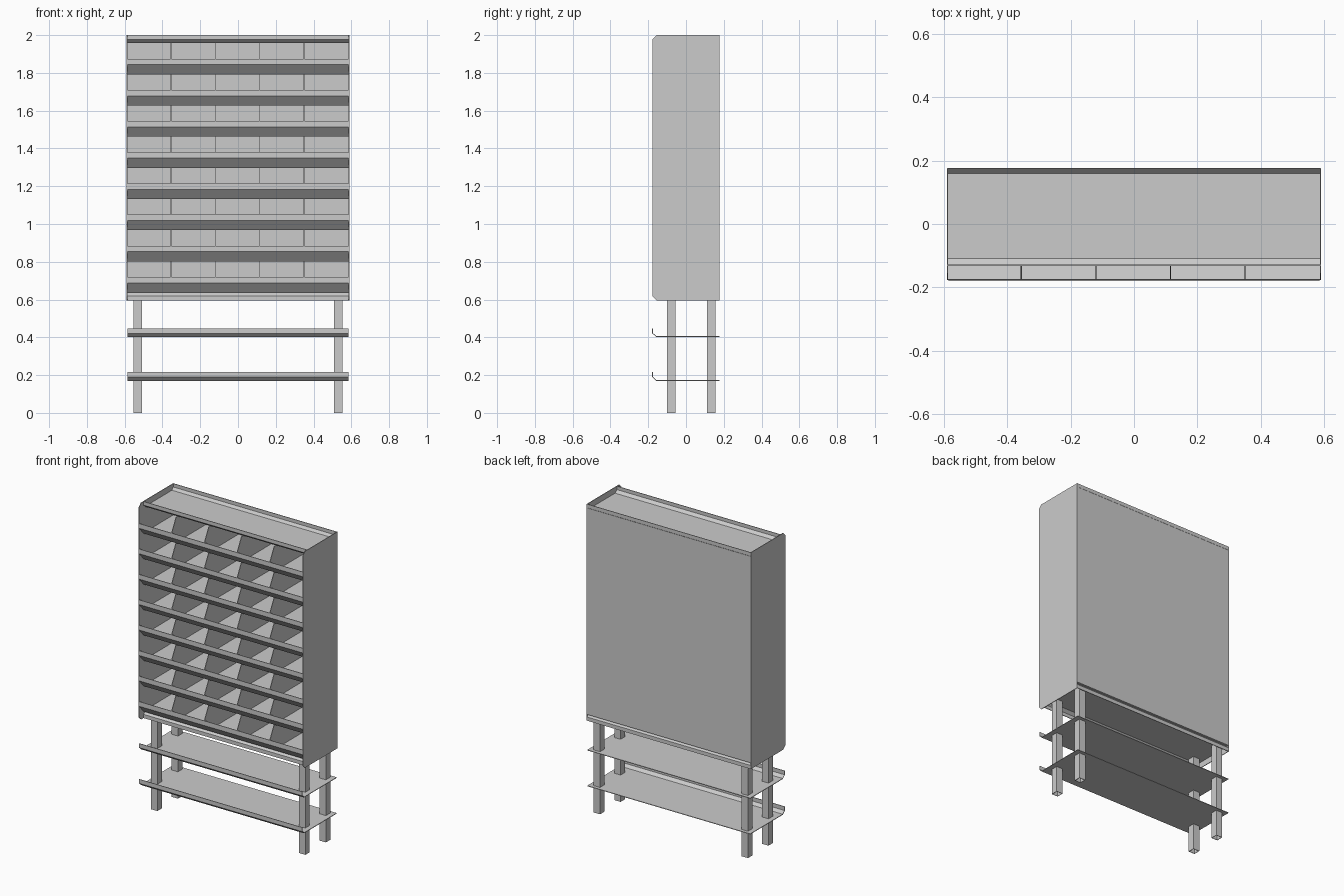
import bpy
import bmesh

cube = bpy.data.objects.get("Cube")
if cube:
    bpy.data.objects.remove(cube, do_unlink=True)

# Single painted metal colour
metal = bpy.data.materials.new("light_grey_metal")
metal.use_nodes = True
GREY = (0.6, 0.6, 0.6, 1)
metal.diffuse_color = GREY
metal.node_tree.nodes["Principled BSDF"].inputs["Base Color"].default_value = GREY

HALF = 0.59               # half width of the cabinet
FRONT, BACK = -0.177, 0.177
LOW, HIGH = 0.595, 2.0    # cabinet bottom and top
SHEET = 0.004


def finish(name, bm, thickness=SHEET, offset=0.0):
    bmesh.ops.recalc_face_normals(bm, faces=bm.faces)
    mesh = bpy.data.meshes.new(name)
    bm.to_mesh(mesh)
    bm.free()
    mesh.materials.append(metal)
    obj = bpy.data.objects.new(name, mesh)
    bpy.context.scene.collection.objects.link(obj)
    solid = obj.modifiers.new("sheet_thickness", "SOLIDIFY")
    solid.thickness = thickness
    solid.offset = offset
    return obj


def bent_sheet(name, profile, half):
    """Sweep an open (y, z) profile across the width."""
    bm = bmesh.new()
    rows = [[bm.verts.new((x, y, z)) for x in (-half, half)] for y, z in profile]
    for a, b in zip(rows, rows[1:]):
        bm.faces.new((a[0], a[1], b[1], b[0]))
    return finish(name, bm)


def upright_plate(name, outline, x):
    """Flat plate with a closed (y, z) outline."""
    bm = bmesh.new()
    bm.faces.new([bm.verts.new((x, y, z)) for y, z in outline])
    return finish(name, bm)


# Side panels with clipped front corners
c = 0.022
side = [(BACK, LOW), (BACK, HIGH), (FRONT + c, HIGH), (FRONT, HIGH - c),
        (FRONT, LOW + c), (FRONT + c, LOW)]
for name, s in (("left_side_panel", 1), ("right_side_panel", -1)):
    upright_plate(name, side, s * (HALF - SHEET / 2))

# Back panel
inner = HALF - SHEET
bent_sheet("back_panel", [(BACK - 0.002, 0.635), (BACK - 0.002, 1.975)], inner)

# Top tray, and the same tray turned over as the base
tray = [(-0.13, 0.04), (-0.13, 0.017), (-0.11, 0), (0.16, 0),
        (BACK - 0.002, 0.017), (BACK - 0.002, 0.04)]
bent_sheet("top_tray", [(y, HIGH - 0.04 + h) for y, h in tray], inner)
bent_sheet("base_tray", [(y, LOW + 0.04 - h) for y, h in tray], inner)

# Bin shelves and their dividers
PITCH = 0.165
lip = [(FRONT + 0.002, 0.08), (FRONT + 0.002, 0.05), (-0.13, 0)]
for row in range(9):
    z = 0.639 + row * PITCH
    if row == 8:
        break
    bent_sheet(f"bin_shelf_{row + 1}",
               [(y, z + h) for y, h in lip + [(BACK - 0.004, 0)]], inner)
    outline = lip + [(-0.13, 0), (BACK - 0.004, 0),
                     (BACK - 0.004, PITCH), (-0.13, PITCH)]
    outline = list(dict.fromkeys(outline))
    for col in range(4):
        upright_plate(f"divider_{row + 1}_{col + 1}",
                      [(y, z + h) for y, h in outline], -0.355 + col * 0.235)

# Open lower shelves
for name, z in (("lower_shelf", 0.172), ("upper_shelf", 0.404)):
    bent_sheet(name, [(FRONT, z + 0.044), (FRONT, z + 0.018),
                      (FRONT + 0.02, z), (BACK, z)], 0.585)

# Square tube legs, open at the ends
W = 0.0225
for depth, y in (("front", -0.078), ("back", 0.133)):
    for hand, x in (("left", 0.531), ("right", -0.531)):
        bm = bmesh.new()
        ring = [(-W, -W), (W, -W), (W, W), (-W, W)]
        cols = [[bm.verts.new((x + dx, y + dy, z)) for z in (0, 0.633)]
                for dx, dy in ring]
        for a, b in zip(cols, cols[1:] + cols[:1]):
            bm.faces.new((a[0], b[0], b[1], a[1]))
        finish(f"{depth}_{hand}_leg", bm, offset=-1.0)
